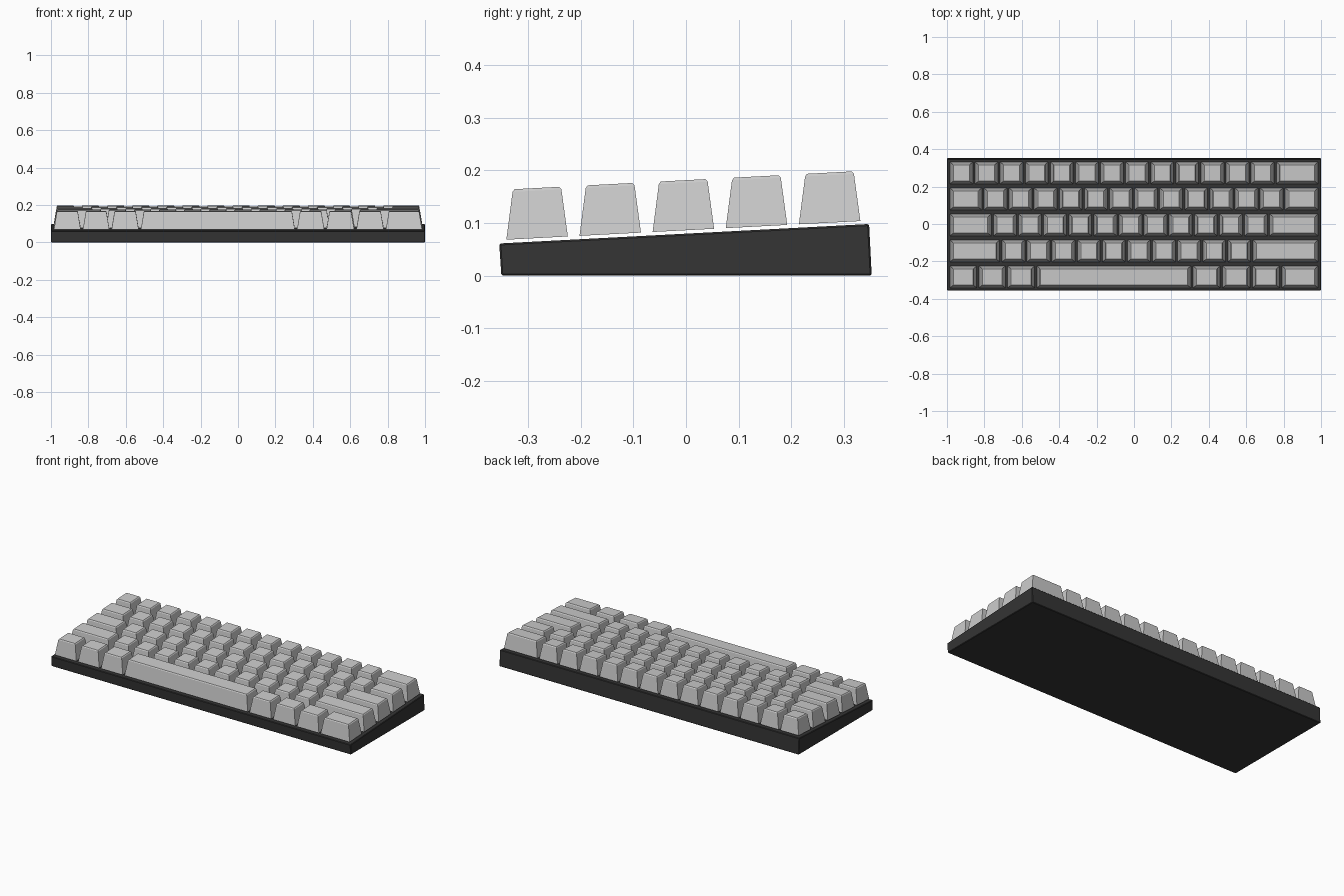
import bpy
import bmesh
import math

if "Cube" in bpy.data.objects:
    bpy.data.objects.remove(bpy.data.objects["Cube"])

SLOPE = (0.098 - 0.061) / 0.703
TILT = math.atan(SLOPE)
U = 0.1342          # width of a single key cell
GAP = 0.006         # half the gap between neighbouring keys

dark = bpy.data.materials.new("dark_case")
dark.diffuse_color = (0.035, 0.035, 0.035, 1)
dark.use_nodes = True
dark.node_tree.nodes["Principled BSDF"].inputs["Base Color"].default_value = dark.diffuse_color


def finish(bm, name, mat=None):
    bmesh.ops.recalc_face_normals(bm, faces=bm.faces)
    me = bpy.data.meshes.new(name)
    bm.to_mesh(me)
    bm.free()
    ob = bpy.data.objects.new(name, me)
    bpy.context.collection.objects.link(ob)
    if mat:
        me.materials.append(mat)
    return ob


def plate_z(y):
    return 0.061 + (y + 0.355) * SLOPE


# Wedge case: side profile extruded across the width
profile = [(-0.351, 0), (0.353, 0), (0.348, 0.098), (-0.355, 0.061)]
bm = bmesh.new()
face = bm.faces.new([bm.verts.new((-1, y, z)) for y, z in profile])
ext = bmesh.ops.extrude_face_region(bm, geom=[face])
for v in ext["geom"]:
    if isinstance(v, bmesh.types.BMVert):
        v.co.x = 1
case = finish(bm, "case", dark)
bev = case.modifiers.new("edge_chamfer", 'BEVEL')
bev.width = 0.003
bev.segments = 1


# Tapered keycap with a narrow chamfer round the top
def add_key(bm, x0, x1, yc):
    # height, side inset, front inset, back inset
    levels = [(0, 0, 0, 0),
              (0.090, 0.015, 0.0165, 0.0075),
              (0.095, 0.019, 0.0205, 0.0115)]
    c, s = math.cos(TILT), math.sin(TILT)
    base = plate_z(yc) + 0.0065
    rings = []
    for h, sx, f, b in levels:
        ya, yb = -0.0585 + f, 0.0585 - b
        ring = []
        for x, y in ((x0 + sx, ya), (x1 - sx, ya), (x1 - sx, yb), (x0 + sx, yb)):
            ring.append(bm.verts.new((x, yc + y * c - h * s, base + y * s + h * c)))
        rings.append(ring)
    bm.faces.new(rings[0][::-1])
    bm.faces.new(rings[-1])
    for lo, hi in zip(rings, rings[1:]):
        for i in range(4):
            j = (i + 1) % 4
            bm.faces.new((lo[i], lo[j], hi[j], hi[i]))


# Cell edges for each row, front to back
def run(first, count):
    cells = [first + i * U for i in range(count + 1)]
    return ([-0.99] if first > -0.98 else []) + cells + [0.99]


rows = {
    "bottom_key_row": [-0.99, -0.835, -0.682, -0.525, 0.31, 0.467, 0.627, 0.785, 0.99],
    "lower_key_row": run(-0.712, 10),
    "middle_key_row": run(-0.757, 11),
    "upper_key_row": run(-0.808, 12),
    "number_key_row": run(-0.99, 13),
}
for i, (name, edges) in enumerate(rows.items()):
    bm = bmesh.new()
    for a, b in zip(edges, edges[1:]):
        add_key(bm, a + GAP, b - GAP, -0.283 + i * 0.139)
    finish(bm, name)
